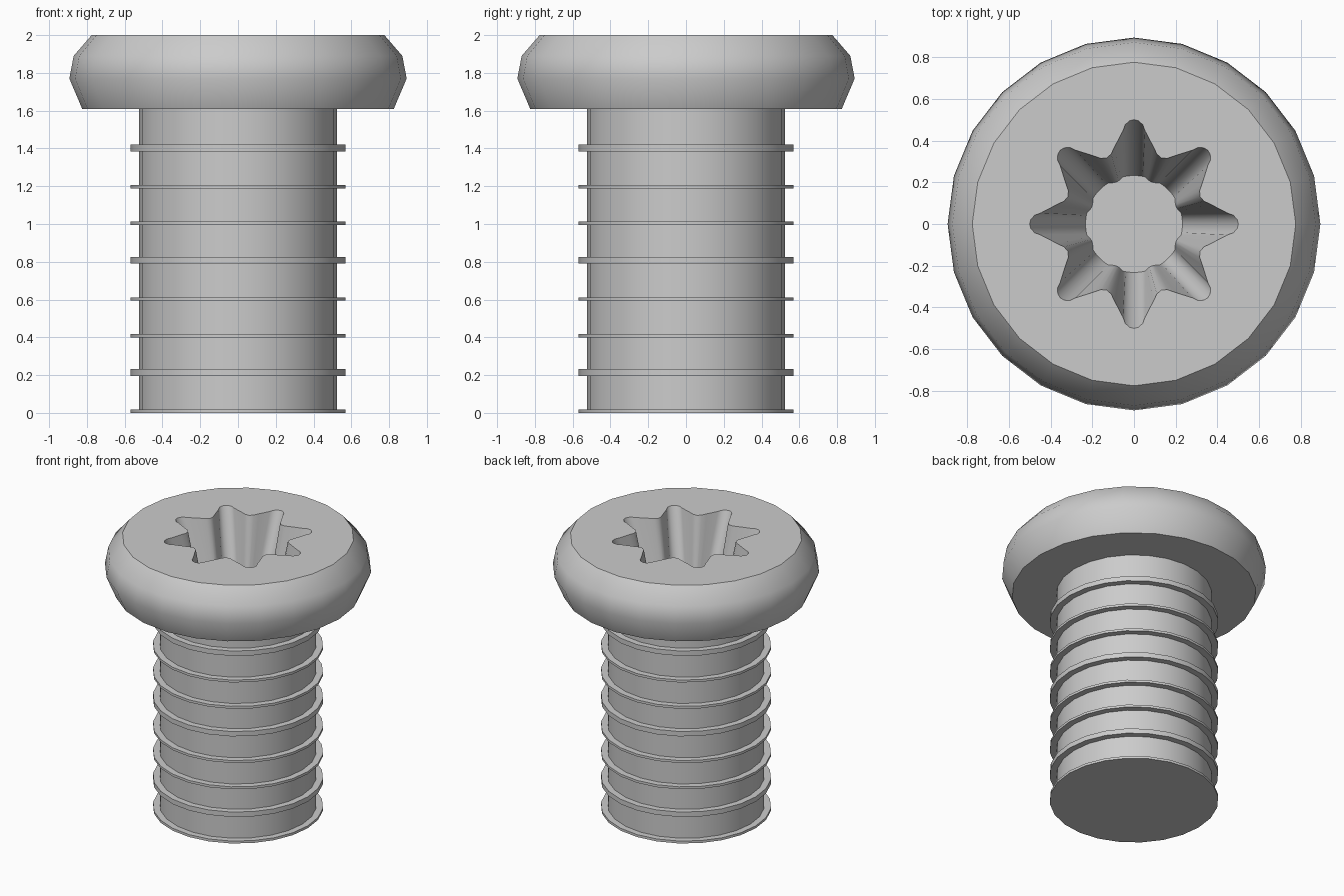
import bpy, bmesh, math

cube = bpy.data.objects.get("Cube")
if cube:
    bpy.data.objects.remove(cube)

SIDES = 24
HEAD_BASE, TOP, SOCKET_FLOOR = 1.61, 2.0, 1.35
SHANK_R, RIDGE_R = 0.525, 0.57

steel = bpy.data.materials.new("grey steel")
steel.use_nodes = True
steel.diffuse_color = (0.6, 0.6, 0.6, 1)
steel.node_tree.nodes["Principled BSDF"].inputs["Base Color"].default_value = (0.6, 0.6, 0.6, 1)


def ring(bm, points):
    """Closed loop of vertices and its edges."""
    verts = [bm.verts.new(p) for p in points]
    edges = [bm.edges.new((v, verts[i - 1])) for i, v in enumerate(verts)]
    return verts, edges


def circle(r, z):
    return [(r * math.cos(a), r * math.sin(a), z)
            for a in (math.tau * i / SIDES for i in range(SIDES))]


def skin(bm, low, high):
    n = len(low)
    for i in range(n):
        j = (i + 1) % n
        bm.faces.new((low[i], low[j], high[j], high[i]))


def lathe(bm, profile):
    """Revolve (radius, height) points; returns the loops of rings."""
    loops = [ring(bm, circle(r, z)) for r, z in profile]
    for a, b in zip(loops, loops[1:]):
        skin(bm, a[0], b[0])
    return loops


def finish(bm, name):
    mesh = bpy.data.meshes.new(name)
    bm.to_mesh(mesh)
    bm.free()
    mesh.materials.append(steel)
    obj = bpy.data.objects.new(name, mesh)
    bpy.context.collection.objects.link(obj)
    bpy.ops.object.select_all(action="DESELECT")
    obj.select_set(True)
    bpy.context.view_layer.objects.active = obj
    bpy.ops.object.shade_smooth_by_angle(angle=math.radians(40))
    return obj


# Shank with thin ridges, three to each repeat, from the tip upwards
ridges = []
for repeat in range(3):
    for offset, thick in ((0.0, 0.018), (0.196, 0.036), (0.4, 0.018)):
        z = repeat * 0.594 + offset
        if z < 1.45:
            ridges.append((z, thick))
profile = []
for z, thick in ridges:
    profile += [(SHANK_R, z), (RIDGE_R, z), (RIDGE_R, z + thick), (SHANK_R, z + thick)]
profile = profile[1:] + [(SHANK_R, HEAD_BASE)]

bm = bmesh.new()
loops = lathe(bm, profile)
bm.faces.new(list(reversed(loops[0][0])))
finish(bm, "threaded_shank")

# Rounded head with a tapering eight-lobed socket
bm = bmesh.new()
loops = lathe(bm, [(SHANK_R, HEAD_BASE), (0.825, HEAD_BASE), (0.893, 1.77),
                   (0.87, 1.89), (0.775, TOP)])

# Half lobe as (top radius, top angle, floor radius, floor angle), tip to valley
half = [(0.5, 0, 0.232, 0), (0.495, 2.5, 0.232, 5), (0.478, 5, 0.232, 10),
        (0.45, 6.7, 0.232, 13), (0.382, 14, 0.224, 16.5),
        (0.353, 18, 0.22, 19.5), (0.342, 22.5, 0.218, 22.5)]
lobe = [(r, -a, fr, -fa) for r, a, fr, fa in reversed(half[1:-1])] + half
rim, floor = [], []
for k in range(8):
    for r, a, fr, fa in lobe:
        t, ft = math.radians(a + k * 45), math.radians(fa + k * 45)
        rim.append((r * math.cos(t), r * math.sin(t), TOP))
        floor.append((fr * math.cos(ft), fr * math.sin(ft), SOCKET_FLOOR))
rim_v, rim_e = ring(bm, rim)
floor_v, floor_e = ring(bm, floor)
skin(bm, rim_v, floor_v)
bm.faces.new(floor_v)

# Flat top between the head edge and the socket rim
bmesh.ops.triangle_fill(bm, use_beauty=True, use_dissolve=False,
                        edges=loops[-1][1] + rim_e, normal=(0, 0, 1))
bm.normal_update()
flipped = [f for f in bm.faces
           if abs(f.normal.z) > 0.99 and f.calc_center_median().z > TOP - 0.01
           and f.normal.z < 0]
bmesh.ops.reverse_faces(bm, faces=flipped)
# Socket walls must face the axis
walls = [f for f in bm.faces if all(v in set(rim_v + floor_v) for v in f.verts)
         and abs(f.normal.z) < 0.99 and f.normal.z < 0]
bmesh.ops.reverse_faces(bm, faces=walls)
finish(bm, "socket_head")
